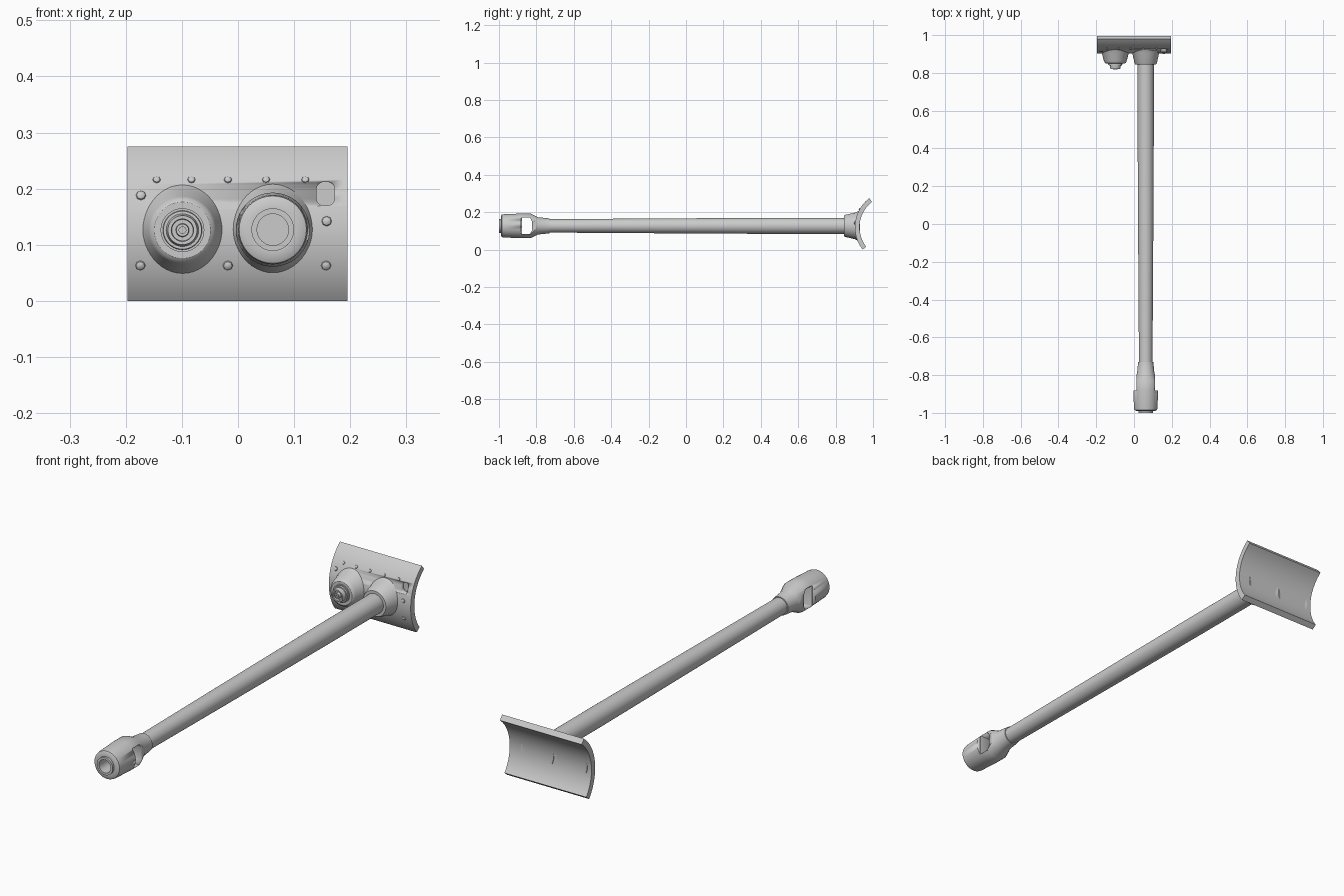
import bpy, bmesh, math
from mathutils import Vector

if "Cube" in bpy.data.objects:
    bpy.data.objects.remove(bpy.data.objects["Cube"])

steel = bpy.data.materials.new("grey steel")
steel.diffuse_color = (0.6, 0.6, 0.6, 1)
steel.use_nodes = True
steel.node_tree.nodes["Principled BSDF"].inputs["Base Color"].default_value = steel.diffuse_color

GX, GZ = 0.062, 0.127        # gun axis
SX, SZ = -0.099, 0.126       # small side mount axis
CY, CZ, RO, RI = 1.098, 0.12, 0.195, 0.17   # shield arc
X0, X1 = -0.197, 0.195


def finish(name, bm, angle=30):
    bmesh.ops.recalc_face_normals(bm, faces=bm.faces)
    me = bpy.data.meshes.new(name)
    bm.to_mesh(me)
    bm.free()
    me.materials.append(steel)
    ob = bpy.data.objects.new(name, me)
    bpy.context.collection.objects.link(ob)
    bpy.ops.object.select_all(action='DESELECT')
    ob.select_set(True)
    bpy.context.view_layer.objects.active = ob
    bpy.ops.object.shade_smooth_by_angle(angle=math.radians(angle))
    return ob


def lathe(name, x, z, profile, n=40):
    """Revolve (radius, y) points around an axis along y."""
    bm = bmesh.new()
    rings = []
    for r, y in profile:
        if r == 0:
            rings.append([bm.verts.new((x, y, z))] * n)
        else:
            rings.append([bm.verts.new((x + r * math.cos(2 * math.pi * i / n), y,
                                        z + r * math.sin(2 * math.pi * i / n))) for i in range(n)])
    for a, b in zip(rings, rings[1:]):
        for i in range(n):
            j = (i + 1) % n
            bm.faces.new(list(dict.fromkeys((a[i], a[j], b[j], b[i]))))
    return finish(name, bm)


def prism(name, outline, offset):
    """Extrude a closed 3D outline along an offset."""
    bm = bmesh.new()
    face = bm.faces.new([bm.verts.new(p) for p in outline])
    new = bmesh.ops.extrude_face_region(bm, geom=[face])["geom"]
    bmesh.ops.translate(bm, vec=offset, verts=[v for v in new if isinstance(v, bmesh.types.BMVert)])
    return finish(name, bm)


def cut(ob, cutter):
    mod = ob.modifiers.new("cut", 'BOOLEAN')
    mod.operation, mod.solver, mod.object = 'DIFFERENCE', 'EXACT', cutter
    bpy.context.view_layer.objects.active = ob
    bpy.ops.object.modifier_apply(modifier=mod.name)
    bpy.data.objects.remove(cutter)


def block(name, lo, hi):
    return prism(name, [(lo[0], lo[1], lo[2]), (hi[0], lo[1], lo[2]), (hi[0], lo[1], hi[2]),
                        (lo[0], lo[1], hi[2])], (0, hi[1] - lo[1], 0))


def arc_point(x, r, a):
    return (x, CY - r * math.cos(a), CZ + r * math.sin(a))


# Curved shield plate
a0, a1, N = math.radians(-37.9), math.radians(52.7), 24
angles = [a0 + (a1 - a0) * i / N for i in range(N + 1)]
shield = prism("shield_plate", [arc_point(X0, RO, a) for a in angles] +
               [arc_point(X0, RI, a) for a in reversed(angles)], (X1 - X0, 0, 0))

# Rounded sight recess in the plate
slot = []
for cx, cz, start in ((0.160, 0.200, 0), (0.152, 0.200, 90), (0.152, 0.182, 180), (0.160, 0.182, 270)):
    for k in range(5):
        t = math.radians(start + k * 22.5)
        slot.append((cx + 0.012 * math.cos(t), 0.86, cz + 0.012 * math.sin(t)))
cut(shield, prism("slot_cutter", slot, (0, 0.074, 0)))

# Tapered collars, ended inside the plate thickness
lathe("gun_collar", GX, GZ, [(0, 0.845), (0.055, 0.845), (0.059, 0.851), (0.071, 0.905),
                             (0.081, 0.924), (0.078, 0.93), (0, 0.915)], 48)
lathe("side_collar", SX, SZ, [(0, 0.85), (0.05, 0.85), (0.056, 0.854), (0.060, 0.862), (0.071, 0.905),
                              (0.081, 0.924), (0.078, 0.93), (0, 0.915)], 48)

# Small side mount with nested rings
lathe("side_mount", SX, SZ, [(0, 0.825), (0.006, 0.825), (0.006, 0.818), (0.011, 0.818), (0.012, 0.832),
                             (0.019, 0.832), (0.020, 0.821), (0.026, 0.821), (0.029, 0.838),
                             (0.034, 0.838), (0.035, 0.845), (0.039, 0.845), (0.039, 0.86), (0, 0.86)])

# Barrel, thicker towards the shield
lathe("barrel", GX, GZ, [(0, -0.80), (0.036, -0.80), (0.036, -0.70), (0.039, -0.25), (0.041, 0.1),
                         (0.043, 0.5), (0.043, 0.86), (0, 0.86)], 32)

# Muzzle brake with bore, flat cheeks and side ports
brake = lathe("muzzle_brake", GX, GZ,
              [(0, -0.90), (0.028, -0.90), (0.028, -1.0), (0.038, -1.0), (0.038, -0.99), (0.05, -0.99),
               (0.060, -0.985), (0.062, -0.975), (0.066, -0.88), (0.066, -0.832), (0.046, -0.79),
               (0.040, -0.73), (0, -0.73)])
for s in (-1, 1):
    xs = sorted((GX + s * 0.05, GX + s * 0.1))
    cut(brake, block("cheek_cutter", (xs[0], -0.882, GZ - 0.1), (xs[1], -0.7, GZ + 0.1)))
t = [(-0.878, -0.044), (-0.834, -0.044), (-0.824, -0.025), (-0.824, 0.025), (-0.834, 0.044), (-0.878, 0.044)]
cut(brake, prism("port_cutter", [(GX - 0.1, y, GZ + z) for y, z in t], (0.2, 0, 0)))
bpy.ops.object.shade_smooth_by_angle(angle=math.radians(30))

# Rounded bolt heads set on the curved plate
bolts = [(x, 0.216, 0.007) for x in (-0.145, -0.083, -0.018, 0.05, 0.12)]
bolts += [(-0.173, 0.188, 0.009), (0.158, 0.142, 0.009)]
bolts += [(x, 0.063, 0.009) for x in (-0.174, -0.018, 0.157)]
bm = bmesh.new()
for x, z, r in bolts:
    a = math.asin((z - CZ) / RO)
    made = bmesh.ops.create_uvsphere(bm, u_segments=8, v_segments=6, radius=r)["verts"]
    p = Vector(arc_point(x, RO, a))
    normal = Vector((0, -math.cos(a), math.sin(a)))
    rot = normal.to_track_quat('Z', 'Y')
    for v in made:
        v.co = p + rot @ Vector((v.co.x, v.co.y, v.co.z * 0.6))
finish("plate_bolts", bm)
